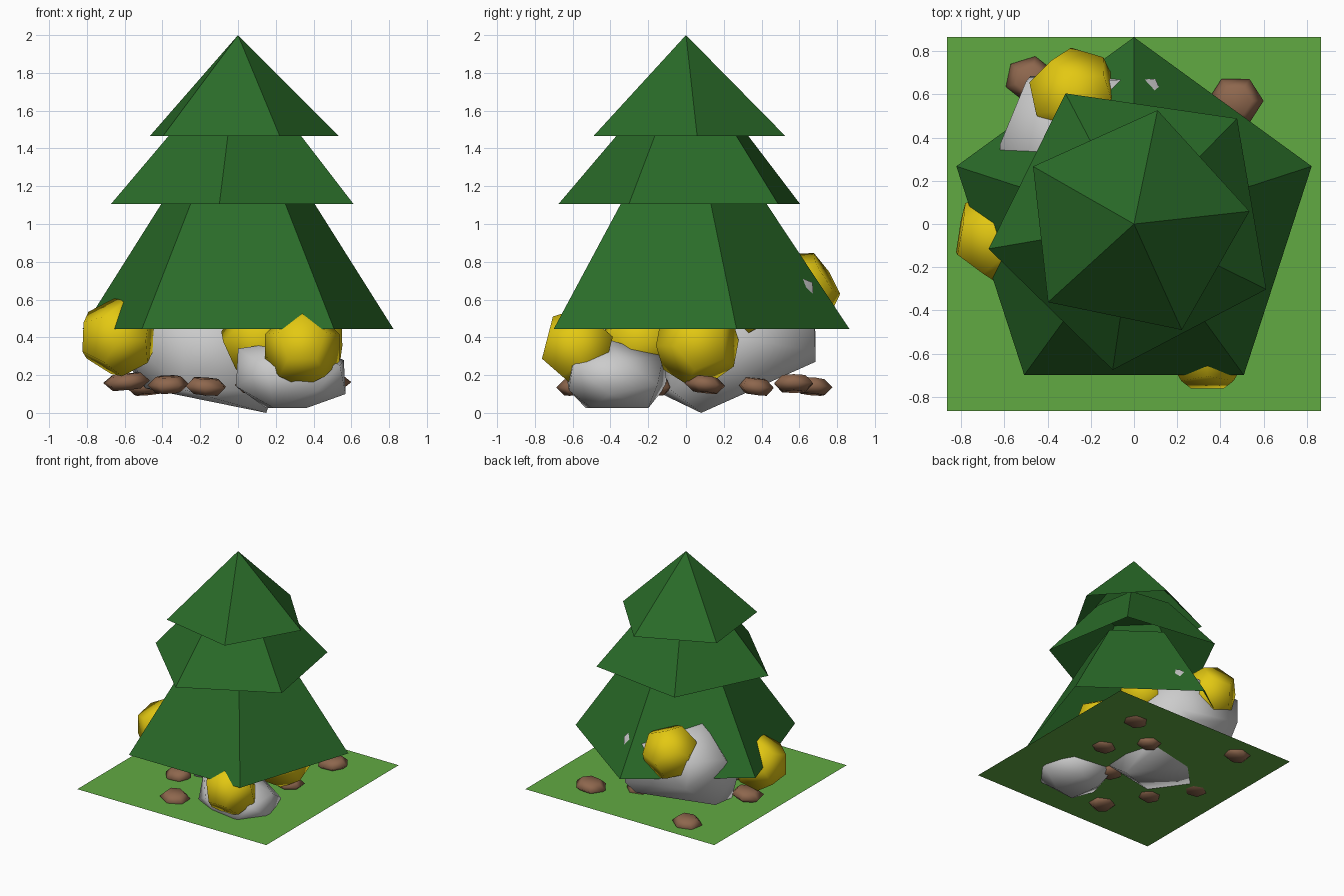
import bpy, bmesh, math
from mathutils import Vector, Euler

if "Cube" in bpy.data.objects:
    bpy.data.objects.remove(bpy.data.objects["Cube"])


def material(name, rgb):
    m = bpy.data.materials.new(name)
    m.diffuse_color = (*rgb, 1)
    m.use_nodes = True
    m.node_tree.nodes["Principled BSDF"].inputs["Base Color"].default_value = m.diffuse_color
    return m


GREEN = material("foliage_green", (0.023, 0.15, 0.022))
GRASS = material("grass_green", (0.12, 0.40, 0.055))
YELLOW = material("bush_yellow", (0.77, 0.58, 0.006))
BROWN = material("pebble_brown", (0.27, 0.135, 0.075))


def finish(bm, name, mat=None, smooth=False):
    bmesh.ops.recalc_face_normals(bm, faces=bm.faces)
    me = bpy.data.meshes.new(name)
    bm.to_mesh(me)
    bm.free()
    ob = bpy.data.objects.new(name, me)
    bpy.context.collection.objects.link(ob)
    if mat:
        me.materials.append(mat)
    for p in me.polygons:
        p.use_smooth = smooth
    return ob


def hull(name, points, mat=None):
    # Convex faceted lump wrapped around a few points
    bm = bmesh.new()
    for p in points:
        bm.verts.new(p)
    res = bmesh.ops.convex_hull(bm, input=bm.verts)
    loose = {g for g in res["geom_interior"] if isinstance(g, bmesh.types.BMVert)}
    bmesh.ops.delete(bm, geom=list(loose), context='VERTS')
    bmesh.ops.dissolve_limit(bm, angle_limit=0.02, verts=bm.verts, edges=bm.edges)
    return finish(bm, name, mat, True)


def tier(name, radius, angle, z0, z_top, apex):
    # Five-sided foliage skirt, open below, tapering toward an apex
    bm = bmesh.new()

    def ring(r, z):
        return [bm.verts.new((r * math.cos(a), r * math.sin(a), z))
                for a in (math.radians(angle + 72 * i) for i in range(5))]

    base = ring(radius, z0)
    if z_top < apex:
        top = ring(radius * (apex - z_top) / (apex - z0), z_top)
        for i in range(5):
            j = (i + 1) % 5
            bm.faces.new((base[i], base[j], top[j], top[i]))
        bm.faces.new(top)
    else:
        tip = bm.verts.new((0, 0, apex))
        for i in range(5):
            bm.faces.new((base[i], base[(i + 1) % 5], tip))
    return finish(bm, name, GREEN)


# Grass sheet
bm = bmesh.new()
bmesh.ops.create_grid(bm, x_segments=1, y_segments=1, size=0.865)
bmesh.ops.translate(bm, verts=bm.verts, vec=(0, 0, 0.13))
finish(bm, "grass", GRASS)

# Foliage tiers
tier("foliage_lower", 0.865, 90, 0.445, 1.20, 1.75)
tier("foliage_middle", 0.683, 45.7, 1.105, 1.56, 1.90)
tier("foliage_top", 0.538, 6.3, 1.465, 2.0, 2.0)

# Grey boulders
hull("boulder_back", [
    (0.15, 0.08, 0), (0.18, -0.08, 0.12), (0.14, 0.32, 0.13),
    (-0.28, -0.17, 0.12), (-0.49, 0.1, 0.13), (-0.55, 0.40, 0.20),
    (0.08, 0.685, 0.33), (-0.02, 0.685, 0.27), (-0.48, 0.685, 0.42),
    (-0.62, 0.20, 0.41), (-0.62, 0.37, 0.58), (-0.5, 0.66, 0.64),
    (0.10, 0.67, 0.69), (0.28, 0.25, 0.4), (-0.3, -0.12, 0.5),
    (0.05, -0.08, 0.5), (-0.38, 0.32, 0.82), (0.08, 0.4, 0.8)])
hull("boulder_front", [
    (0.19, -0.53, 0.025), (0.36, -0.5, 0.025), (0.35, -0.2, 0.025),
    (0.15, -0.25, 0.025), (-0.01, -0.5, 0.14), (0.42, -0.62, 0.12),
    (0.57, -0.4, 0.1), (0.5, -0.15, 0.15), (0.1, -0.1, 0.15),
    (0.0, -0.45, 0.34), (0.15, -0.64, 0.24), (0.54, -0.6, 0.25),
    (0.3, -0.4, 0.385), (0.56, -0.35, 0.28), (0.25, -0.12, 0.3)])

# Yellow bushes: tilted twelve-sided lumps
phi = (1 + 5 ** 0.5) / 2
dodeca = [(x, y, z) for x in (-1, 1) for y in (-1, 1) for z in (-1, 1)]
for a in (-1 / phi, 1 / phi):
    for b in (-phi, phi):
        dodeca += [(0, a, b), (a, b, 0), (b, 0, a)]
bushes = [("front_right", (0.34, -0.575, 0.345), 0.21),
          ("left", (-0.635, -0.06, 0.40), 0.215),
          ("back", (-0.275, 0.595, 0.64), 0.222),
          ("right", (0.355, 0.06, 0.37), 0.23),
          ("front", (0.12, -0.24, 0.385), 0.22),
          ("inner", (0.17, 0.32, 0.61), 0.215)]
for i, (name, c, r) in enumerate(bushes):
    rot = Euler((0.3 + i, 0.5 * i, 0.8 * i))
    pts = []
    for p in dodeca:
        v = Vector(p).normalized() * r
        v.rotate(rot)
        pts.append(v + Vector(c))
    hull("bush_" + name, pts, YELLOW)

# Flat brown pebbles: uneven hexagonal stones
pebbles = [(0.47, 0.57, 0.155, 0.13), (0.40, 0.10, 0.15, 0.12),
           (0.16, 0.37, 0.14, 0.11), (0.10, -0.17, 0.14, 0.12),
           (-0.17, -0.58, 0.14, 0.12), (-0.37, -0.25, 0.15, 0.11),
           (-0.59, 0.04, 0.165, 0.13), (-0.48, 0.67, 0.14, 0.12)]
for i, (x, y, z, r) in enumerate(pebbles):
    pts = []
    for k, h in ((0.6, -0.042), (1.0, 0.0), (0.6, 0.042)):
        for n in range(6):
            a = math.radians(60 * n + 37 * i)
            pts.append((x + k * r * math.cos(a), y + k * r * 0.9 * math.sin(a),
                        z + h + 0.008 * math.cos(a + i)))
    hull(f"pebble_{i + 1}", pts, BROWN)
